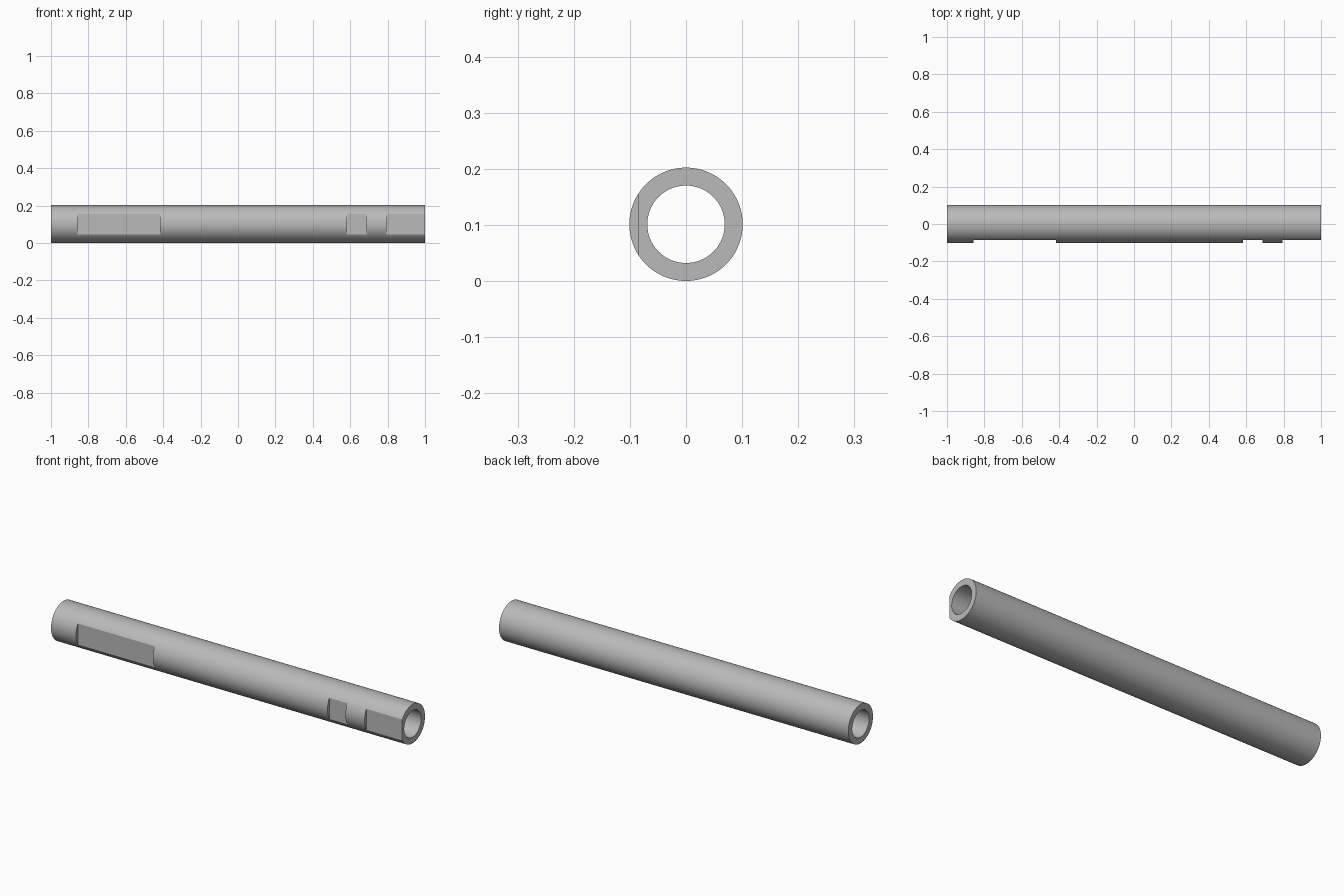
import bpy, bmesh, math

if "Cube" in bpy.data.objects:
    bpy.data.objects.remove(bpy.data.objects["Cube"])

R_OUT, R_IN, HALF = 0.101, 0.069, 1.0
SEGMENTS = 96
FLAT_Y = -0.085
FLATS = [(-0.857, -0.417), (0.583, 0.686), (0.795, 1.05)]


def make_tube(name):
    bm = bmesh.new()
    rings = []
    for x, r in [(-HALF, R_OUT), (HALF, R_OUT), (HALF, R_IN), (-HALF, R_IN)]:
        angles = [2 * math.pi * i / SEGMENTS for i in range(SEGMENTS)]
        rings.append([bm.verts.new((x, r * math.cos(a), R_OUT + r * math.sin(a)))
                      for a in angles])
    for k in range(4):
        a, b = rings[k], rings[(k + 1) % 4]
        for i in range(SEGMENTS):
            j = (i + 1) % SEGMENTS
            bm.faces.new((a[i], a[j], b[j], b[i]))
    bmesh.ops.recalc_face_normals(bm, faces=bm.faces)
    mesh = bpy.data.meshes.new(name)
    bm.to_mesh(mesh)
    bm.free()
    obj = bpy.data.objects.new(name, mesh)
    bpy.context.collection.objects.link(obj)
    return obj


def cut_flat(target, x0, x1):
    depth = 0.1
    bpy.ops.mesh.primitive_cube_add(
        size=1, location=((x0 + x1) / 2, FLAT_Y - depth / 2, R_OUT))
    cutter = bpy.context.object
    cutter.name = "flat_cutter"
    cutter.scale = (x1 - x0, depth, 0.3)
    cutter.hide_render = True
    mod = target.modifiers.new("flat", 'BOOLEAN')
    mod.operation = 'DIFFERENCE'
    mod.solver = 'EXACT'
    mod.object = cutter
    bpy.context.view_layer.objects.active = target
    bpy.ops.object.modifier_apply(modifier=mod.name)
    bpy.data.objects.remove(cutter)


# Hollow tube, open at both ends
tube = make_tube("tube")

# Milled flats along the front
for x0, x1 in FLATS:
    cut_flat(tube, x0, x1)

# Mid-grey metal
metal = bpy.data.materials.new("grey_metal")
metal.diffuse_color = (0.49, 0.49, 0.49, 1)
metal.use_nodes = True
metal.node_tree.nodes["Principled BSDF"].inputs["Base Color"].default_value = metal.diffuse_color
tube.data.materials.clear()
tube.data.materials.append(metal)
for poly in tube.data.polygons:
    poly.material_index = 0

# Smooth walls with crisp edges
bpy.ops.object.select_all(action='DESELECT')
tube.select_set(True)
bpy.context.view_layer.objects.active = tube
bpy.ops.object.shade_smooth_by_angle(angle=math.radians(20))
